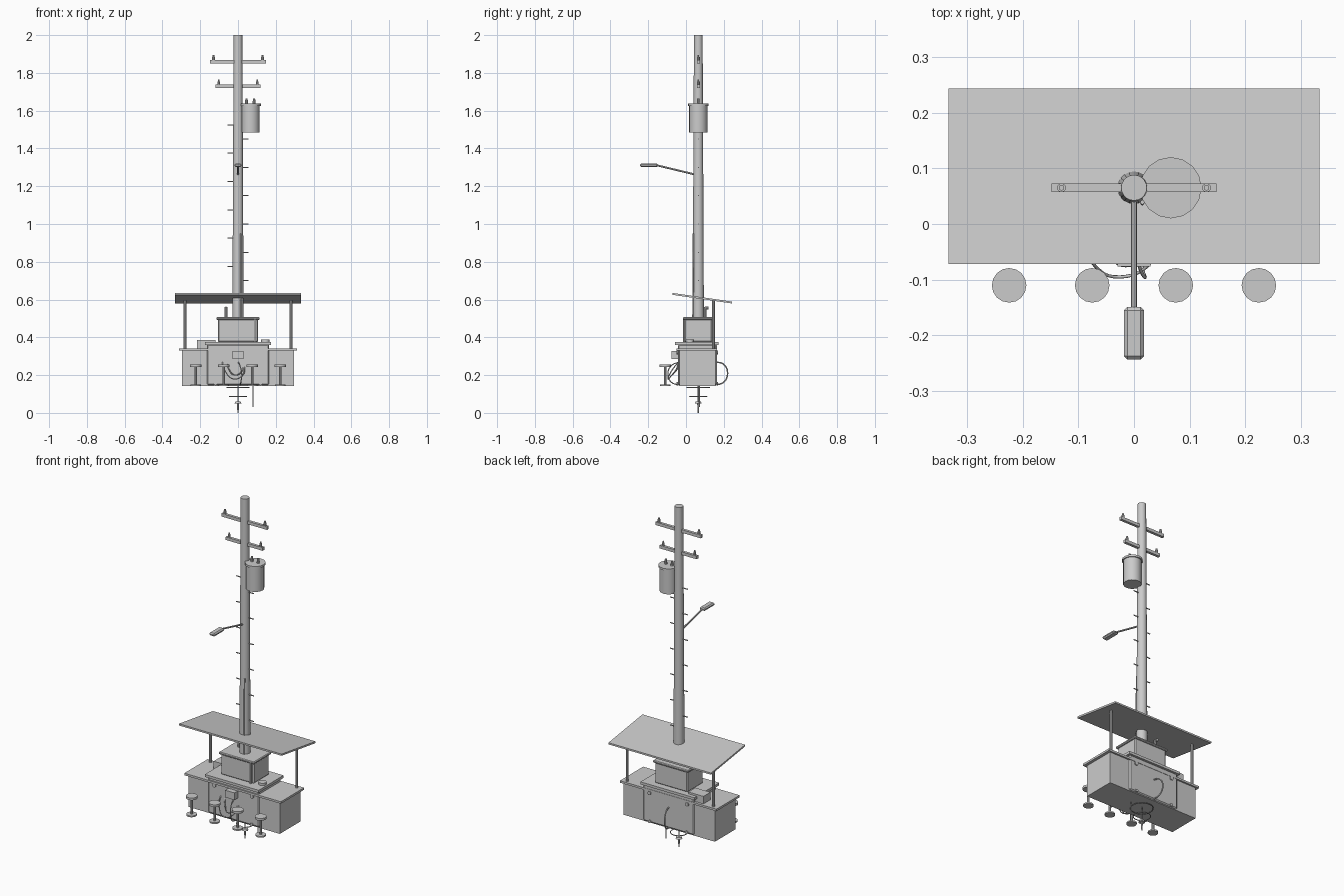
import bpy, bmesh, math
from mathutils import Vector

if "Cube" in bpy.data.objects:
    bpy.data.objects.remove(bpy.data.objects["Cube"])

PY = 0.065  # depth of the pole axis


def finish(name, bm, smooth=True):
    mesh = bpy.data.meshes.new(name)
    bm.to_mesh(mesh)
    bm.free()
    ob = bpy.data.objects.new(name, mesh)
    bpy.context.collection.objects.link(ob)
    if smooth:
        bpy.context.view_layer.objects.active = ob
        ob.select_set(True)
        bpy.ops.object.shade_smooth_by_angle(angle=math.radians(35))
        ob.select_set(False)
    return ob


def box(name, x, y, z, bevel=0.0):
    """Box from (min, max) pairs, optionally with bevelled edges."""
    bm = bmesh.new()
    bmesh.ops.create_cube(bm, size=1)
    for v in bm.verts:
        v.co = [(r[0] + r[1]) / 2 + c * (r[1] - r[0]) for c, r in zip(v.co, (x, y, z))]
    if bevel:
        bmesh.ops.bevel(bm, geom=bm.edges[:], offset=bevel, segments=1, affect='EDGES')
    return finish(name, bm, False)


def rod(name, a, b, r1, r2=None, sides=16):
    """Cylinder or cone between two points."""
    a, b = Vector(a), Vector(b)
    bm = bmesh.new()
    bmesh.ops.create_cone(bm, cap_ends=True, segments=sides, radius1=r1,
                          radius2=r1 if r2 is None else r2, depth=(b - a).length)
    q = Vector((0, 0, 1)).rotation_difference(b - a)
    for v in bm.verts:
        v.co = q @ v.co + (a + b) / 2
    return finish(name, bm)


def tube(name, pts, r, cyclic=False):
    """Smooth cable through a few points."""
    cu = bpy.data.curves.new(name, 'CURVE')
    cu.dimensions = '3D'
    cu.bevel_depth, cu.bevel_resolution, cu.resolution_u = r, 1, 6
    cu.use_fill_caps = True
    sp = cu.splines.new('BEZIER')
    sp.bezier_points.add(len(pts) - 1)
    for p, co in zip(sp.bezier_points, pts):
        p.co = co
        p.handle_left_type = p.handle_right_type = 'AUTO'
    sp.use_cyclic_u = cyclic
    ob = bpy.data.objects.new(name, cu)
    bpy.context.collection.objects.link(ob)
    return ob


# Pole with conduit
rod("pole", (0, PY, 0.45), (0, PY, 2.0), 0.030, 0.023, 20)
rod("pole_conduit", (0.015, 0.037, 0.5), (0.015, 0.039, 0.95), 0.004, sides=8)

# Climbing pegs alternating left and right
for i in range(12):
    z = 0.70 + 0.075 * i
    s = 1 if i % 2 == 0 else -1
    rod("climbing_peg", (s * 0.02, PY, z), (s * 0.056, PY, z), 0.003, sides=6)

# Crossarms with insulators
for z, half in ((1.86, 0.148), (1.73, 0.12)):
    box("crossarm", (-half, half), (PY - 0.008, PY + 0.008), (z - 0.009, z + 0.009))
    for s in (-1, 1):
        x = s * (half - 0.018)
        rod("insulator", (x, PY, z), (x, PY, z + 0.025), 0.008, sides=10)
        rod("insulator_tip", (x, PY, z + 0.025), (x, PY, z + 0.035), 0.005, sides=10)

# Transformer
rod("transformer_tank", (0.066, PY, 1.485), (0.066, PY, 1.63), 0.049)
rod("transformer_lid", (0.066, PY, 1.625), (0.066, PY, 1.637), 0.055)
for x in (0.045, 0.085):
    rod("transformer_bushing", (x, PY, 1.635), (x, PY, 1.665), 0.008, 0.006, 8)

# Street lamp
rod("lamp_arm", (0, 0.045, 1.263), (0, -0.155, 1.311), 0.005, sides=8)
box("lamp_head", (-0.018, 0.018), (-0.243, -0.149), (1.302, 1.32), 0.006)

# Sloping roof and its posts
roof = box("roof", (-0.333, 0.333), (-0.072, 0.243), (-0.005, 0.005))
for v in roof.data.vertices:
    v.co.z += 0.63 - (v.co.y + 0.072) * 0.145
for x in (-0.28, 0.28):
    rod("roof_post", (x, 0.145, 0.335), (x, 0.145, 0.6), 0.008, sides=10)

# Stand: long counter, central cabinet, upper cabinet
box("counter_body", (-0.296, 0.296), (-0.035, 0.155), (0.143, 0.332))
box("counter_top", (-0.313, 0.313), (-0.05, 0.165), (0.33, 0.342))
box("central_cabinet", (-0.165, 0.165), (-0.043, 0.163), (0.148, 0.362), 0.006)
box("central_cabinet_lid", (-0.175, 0.175), (-0.058, 0.172), (0.36, 0.375))
box("upper_cabinet", (-0.107, 0.107), (-0.008, 0.138), (0.374, 0.497), 0.006)
box("upper_cabinet_lid", (-0.115, 0.115), (-0.016, 0.145), (0.493, 0.507), 0.004)
box("counter_box", (-0.218, -0.12), (0.085, 0.15), (0.34, 0.386))
box("meter_box", (-0.03, 0.03), (-0.076, -0.04), (0.286, 0.328))
rod("lid_dish", (0.145, 0.02, 0.374), (0.145, 0.02, 0.388), 0.022)
rod("corner_pipe", (0.09, -0.01, 0.375), (0.09, -0.01, 0.497), 0.006, sides=8)

# Vent pipe with elbow
rod("vent_pipe", (-0.063, 0.10, 0.5), (-0.063, 0.10, 0.56), 0.008, sides=10)
rod("vent_elbow", (-0.063, 0.10, 0.555), (-0.063, 0.12, 0.555), 0.008, sides=10)

# Cabinet fittings
for s in (-1, 1):
    for y, d in ((-0.043, -0.006), (0.163, 0.006)):
        rod("cabinet_bolt", (s * 0.122, y, 0.32), (s * 0.122, y + d, 0.32), 0.011, sides=10)
        rod("cabinet_foot", (s * 0.12, y, 0.155), (s * 0.12, y + d, 0.155), 0.009, sides=8)

# Stools
for x in (-0.224, -0.075, 0.075, 0.224):
    rod("stool_seat", (x, -0.11, 0.244), (x, -0.11, 0.257), 0.031)
    rod("stool_stem", (x, -0.11, 0.15), (x, -0.11, 0.245), 0.007, sides=10)
    rod("stool_base", (x, -0.11, 0.143), (x, -0.11, 0.151), 0.028)

# Drooping cables on the front and back
for k, (x0, x1) in enumerate(((-0.085, 0.035), (-0.06, 0.03))):
    d = 0.02 * k
    tube("front_cable", [(x0, -0.035, 0.275), (x0 + 0.015, -0.075 + d, 0.225),
                         ((x0 + x1) / 2, -0.095 + d, 0.18 + d),
                         (x1 - 0.01, -0.075 + d, 0.20 + d), (x1, -0.035, 0.25)], 0.003)
tube("front_cable_loop", [(0, -0.035, 0.27), (0.01, -0.078, 0.25), (0.02, -0.096, 0.205),
                          (0.015, -0.078, 0.163), (0.01, -0.02, 0.145)], 0.003)
tube("back_cable", [(0, 0.155, 0.27), (-0.01, 0.20, 0.257), (-0.015, 0.22, 0.21),
                    (-0.01, 0.20, 0.163), (0, 0.15, 0.147)], 0.004)

# Underside: wire rings, hanging wire and pendant lamp
for z, r in ((0.086, 0.046), (0.134, 0.06)):
    tube("wire_ring", [(r * math.cos(a), PY + r * math.sin(a), z)
                       for a in (math.tau * i / 8 for i in range(8))], 0.0025, True)
rod("hanging_wire", (0.08, 0.07, 0.03), (0.08, 0.07, 0.145), 0.003, sides=6)
rod("pendant_stem", (0, PY, 0.05), (0, PY, 0.145), 0.003, sides=8)
rod("pendant_shade", (0, PY, 0.049), (0, PY, 0.06), 0.018, 0.014, 12)
rod("pendant_tip", (0, PY, 0.0), (0, PY, 0.05), 0.003, 0.006, 8)
